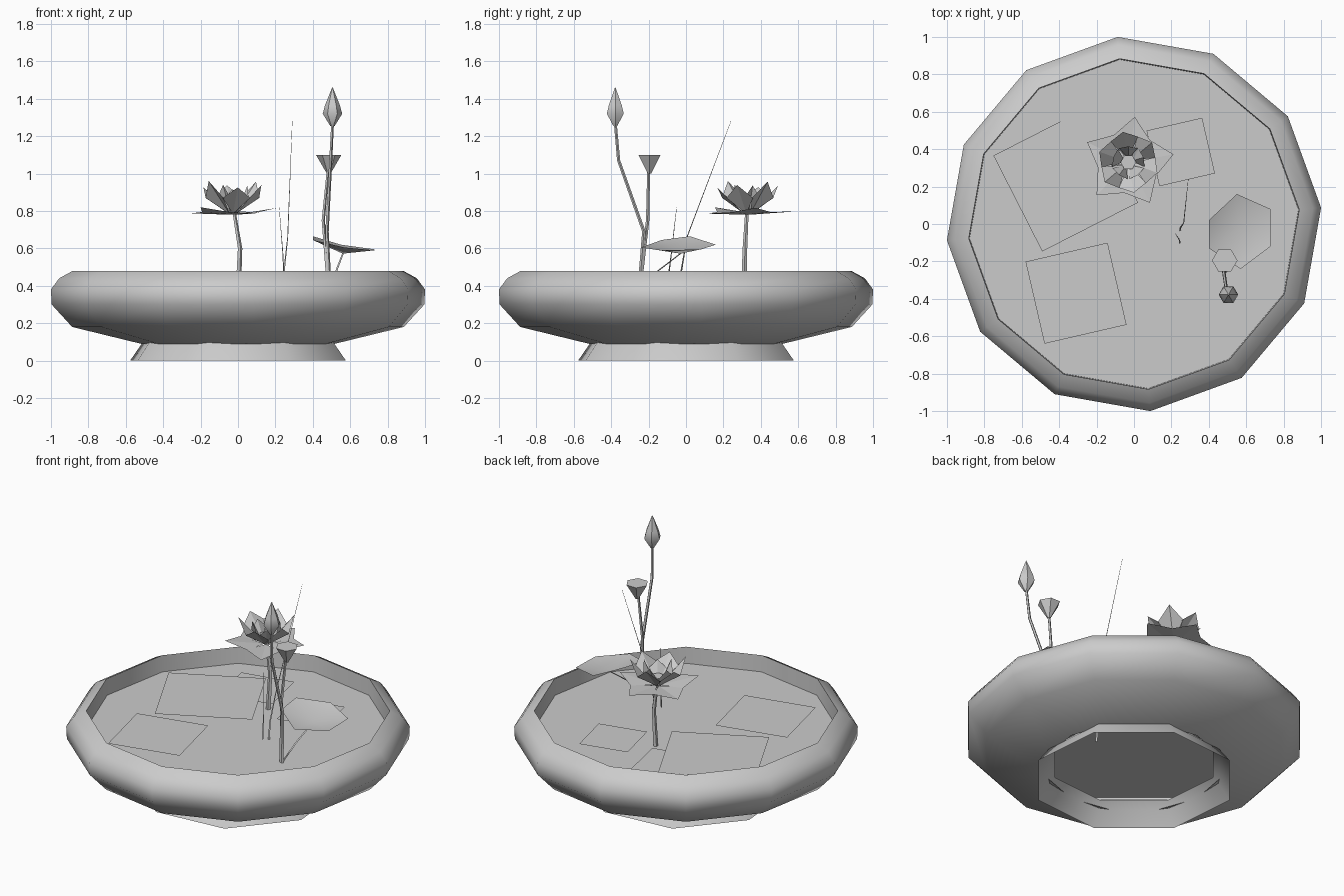
import bpy
import math
from math import cos, sin, radians
from mathutils import Vector

cube = bpy.data.objects.get("Cube")
if cube:
    bpy.data.objects.remove(cube)

GREY = (0.6, 0.6, 0.6, 1)
stone = bpy.data.materials.new("plain grey")
stone.use_nodes = True
stone.diffuse_color = GREY
stone.node_tree.nodes["Principled BSDF"].inputs["Base Color"].default_value = GREY


def add(name, verts, faces, smooth=None):
    mesh = bpy.data.meshes.new(name)
    mesh.from_pydata(verts, [], faces)
    mesh.materials.append(stone)
    obj = bpy.data.objects.new(name, mesh)
    bpy.context.collection.objects.link(obj)
    if smooth:
        bpy.ops.object.select_all(action="DESELECT")
        obj.select_set(True)
        bpy.context.view_layer.objects.active = obj
        bpy.ops.object.shade_smooth_by_angle(angle=radians(smooth))
    return obj


def lathe(name, profile, sides, turn=0, centre=(0, 0), smooth=None, caps=()):
    """Spin (radius, z) points; caps lists the profile rows to close."""
    verts = []
    for r, z in profile:
        for i in range(sides):
            a = radians(turn) + math.tau * i / sides
            verts.append((centre[0] + r * cos(a), centre[1] + r * sin(a), z))
    faces = []
    for k in range(len(profile) - 1):
        for i in range(sides):
            j = (i + 1) % sides
            faces.append((k * sides + i, k * sides + j, (k + 1) * sides + j, (k + 1) * sides + i))
    for k in caps:
        faces.append(tuple(range(k * sides, (k + 1) * sides)))
    return add(name, verts, faces, smooth)


def stem(name, path, r0, r1, sides=5):
    """Horizontal rings along a path, tapering from r0 to r1."""
    verts, faces, last = [], [], len(path) - 1
    for k, p in enumerate(path):
        r = r0 + (r1 - r0) * k / last
        for i in range(sides):
            a = math.tau * i / sides
            verts.append(Vector(p) + Vector((r * cos(a), r * sin(a), 0)))
    for k in range(last):
        for i in range(sides):
            j = (i + 1) % sides
            faces.append((k * sides + i, k * sides + j, (k + 1) * sides + j, (k + 1) * sides + i))
    return add(name, verts, faces, 60)


# Bowl, foot and water
lathe("bowl", [(0.52, 0.09), (0.89, 0.18), (1.0, 0.30), (1.004, 0.38), (0.96, 0.44),
               (0.887, 0.48), (0.882, 0.36)], 12, 5, smooth=50)
lathe("foot_ring", [(0.605, 0), (0.54, 0.09), (0.50, 0.13)], 8, 27.5, smooth=50)
lathe("water", [(0.884, 0.375)], 12, 5, caps=(0,))

# Square leaf sheets floating on the water: centre, size, turn, height
sheets = [(-0.365, 0.24, 0.575, 27, 0.386), (-0.21, 0.49, 0.335, 12, 0.382),
          (0.25, 0.385, 0.305, 13, 0.386), (-0.31, -0.37, 0.45, 13, 0.386)]
for n, (x, y, size, turn, z) in enumerate(sheets):
    lathe(f"floating_leaf_{n + 1}", [(size / math.sqrt(2), z)], 4, turn + 45, (x, y), caps=(0,))

# Raised leaf: a shallow fan around its stalk
rim = [(0.40, 0.02, 0.665), (0.55, 0.16, 0.62), (0.73, 0.08, 0.595),
       (0.73, -0.12, 0.59), (0.57, -0.24, 0.605), (0.40, -0.13, 0.645)]
add("raised_leaf", [(0.56, -0.03, 0.572)] + rim,
    [(0, (i + 1) % 6 + 1, i + 1) for i in range(6)], 40)
stem("raised_leaf_stalk", [(0.49, -0.26, 0.37), (0.525, -0.15, 0.48), (0.56, -0.03, 0.572)], 0.006, 0.005)

# Bud and seed pod
stem("bud_stalk", [(0.49, -0.25, 0.37), (0.475, -0.225, 0.69), (0.495, -0.36, 1.07), (0.505, -0.378, 1.27)],
     0.011, 0.008)
lathe("bud", [(0.012, 1.255), (0.052, 1.32), (0.04, 1.365), (0.002, 1.46)], 6, 0, (0.505, -0.378), 50, (0,))
stem("pod_stalk", [(0.485, -0.25, 0.37), (0.455, -0.205, 0.75), (0.48, -0.2, 1.01)], 0.011, 0.008)
lathe("seed_pod", [(0.01, 1.0), (0.068, 1.10)], 6, 0, (0.485, -0.195), None, (1,))

# Grass blades
stem("grass_blade_tall", [(0.245, -0.05, 0.19), (0.245, -0.025, 0.48), (0.265, 0.005, 0.66), (0.29, 0.24, 1.28)],
     0.007, 0.001, 3)
stem("grass_blade_short", [(0.245, -0.1, 0.4), (0.24, -0.08, 0.56), (0.22, -0.05, 0.82)], 0.005, 0.001, 3)

# Lotus flower: rings of folded petals around a small core
CX, CY = -0.03, 0.33


def petals(name, count, turn, base, mid, tip, half_width):
    """base, mid and tip are (distance, z); the sides rise a little to cup the petal."""
    verts, faces = [], []
    for n in range(count):
        a = radians(turn + 360 * n / count)
        out, side = Vector((cos(a), sin(a), 0)), Vector((-sin(a), cos(a), 0))
        wobble = 0.02 * sin(2.3 * n + 1)
        spots = [(base, 0, 0), (mid, -half_width, 0.01), (tip, 0, wobble), (mid, half_width, 0.01)]
        k = len(verts)
        for (d, z), s, lift in spots:
            verts.append(Vector((CX, CY, z + lift)) + out * d + side * s)
        faces += [(k, k + 1, k + 2), (k, k + 2, k + 3)]
    return add(name, verts, faces)


petals("outer_petals", 5, 10, (0.01, 0.78), (0.13, 0.785), (0.245, 0.80), 0.10)
petals("middle_petals", 6, 40, (0.02, 0.785), (0.125, 0.86), (0.165, 0.94), 0.075)
petals("inner_petals", 5, 18, (0.02, 0.79), (0.075, 0.85), (0.085, 0.92), 0.05)
lathe("flower_core", [(0.015, 0.78), (0.042, 0.84)], 6, 0, (CX, CY), None, (1,))
stem("flower_stalk", [(0, 0.31, 0.37), (0.01, 0.315, 0.60), (-0.02, 0.325, 0.785)], 0.016, 0.01)
